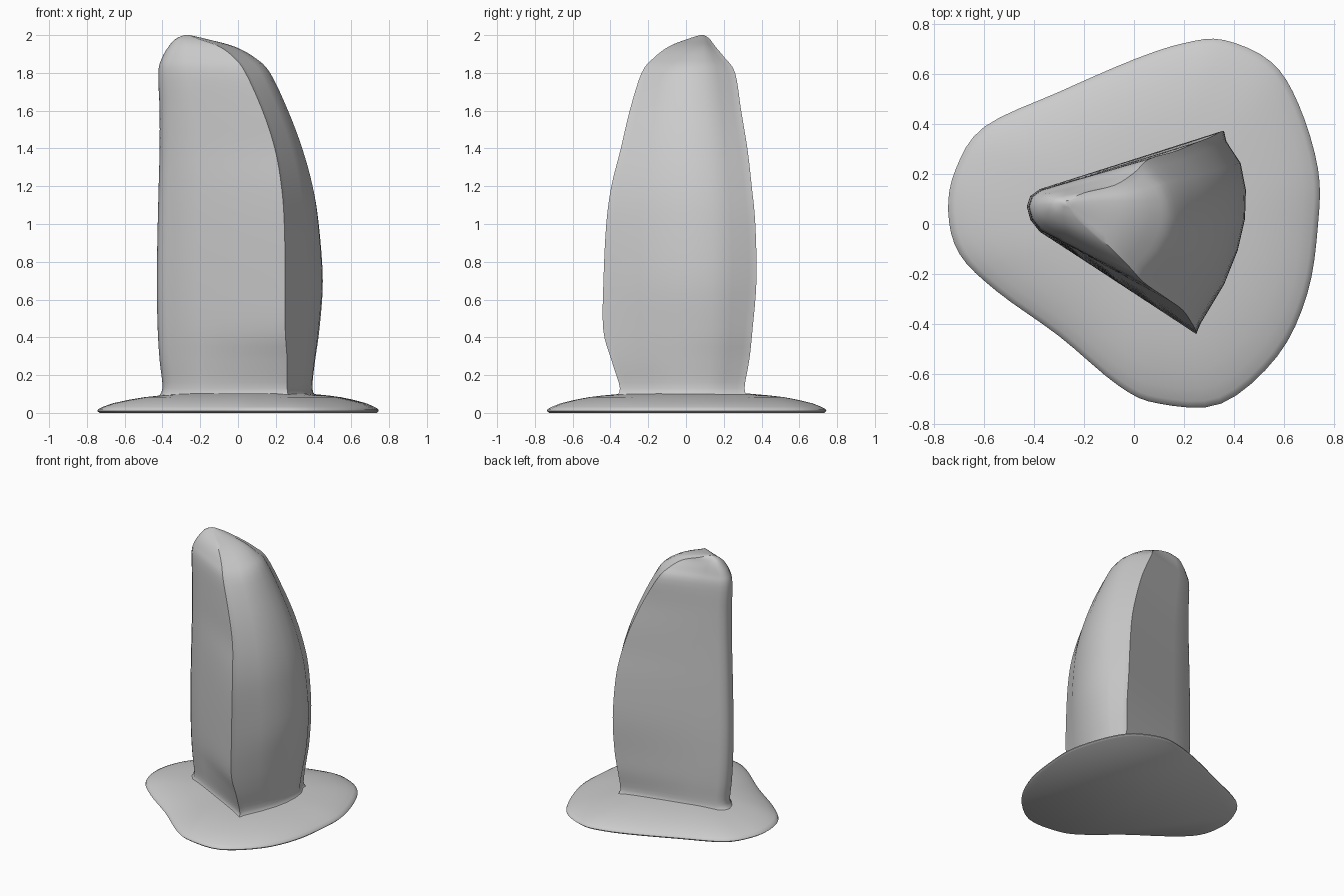
import bpy, bmesh, math
from mathutils import Vector

if "Cube" in bpy.data.objects:
    bpy.data.objects.remove(bpy.data.objects["Cube"])


def spline(pts, n, closed=False):
    """Catmull-Rom through tuples of any length."""
    out, m = [], len(pts)
    get = (lambda i: pts[i % m]) if closed else (lambda i: pts[max(0, min(m - 1, i))])
    for i in range(m if closed else m - 1):
        for k in range(n):
            t = k / n
            out.append(tuple(
                0.5 * (2 * b + (c - a) * t + (2 * a - 5 * b + 4 * c - d) * t * t
                       + (3 * b - a - 3 * c + d) * t ** 3)
                for a, b, c, d in zip(get(i - 1), get(i), get(i + 1), get(i + 2))))
    return out if closed else out + [tuple(pts[-1])]


def loft(name, rings, angle):
    """Skin a stack of equal rings and close both ends."""
    bm = bmesh.new()
    vs = [[bm.verts.new(p) for p in r] for r in rings]
    n = len(vs[0])
    for a, b in zip(vs, vs[1:]):
        for i in range(n):
            j = (i + 1) % n
            bm.faces.new((a[i], a[j], b[j], b[i]))
    bm.faces.new(vs[0][::-1])
    bm.faces.new(vs[-1])
    bmesh.ops.recalc_face_normals(bm, faces=bm.faces[:])
    me = bpy.data.meshes.new(name)
    bm.to_mesh(me)
    bm.free()
    ob = bpy.data.objects.new(name, me)
    bpy.context.collection.objects.link(ob)
    bpy.ops.object.select_all(action='DESELECT')
    ob.select_set(True)
    bpy.context.view_layer.objects.active = ob
    bpy.ops.object.shade_smooth_by_angle(angle=math.radians(angle))
    return ob


# Base: thin rounded-triangle flange, rising gently toward the blade
outline = spline([(-.745, .05), (-.715, .22), (-.6, .39), (-.3, .53), (0, .66), (.2, .725),
                  (.36, .738), (.55, .65), (.66, .48), (.738, .22), (.738, 0), (.695, -.28),
                  (.575, -.53), (.35, -.72), (.1, -.72), (-.06, -.65), (-.3, -.45),
                  (-.55, -.27), (-.7, -.12)], 4, True)
centre = Vector((.08, 0))
profile = [(.985, 0), (1, .01), (.995, .02), (.965, .032), (.9, .051), (.8, .069),
           (.7, .083), (.6, .092), (.45, .102), (.2, .105)]
rings = []
for s, z in profile:
    rings.append([(*(centre + (Vector(p) - centre) * s), z) for p in outline])
loft("base", rings, 50)


def section(z, xl, fx, fy, bx, by, xr, nose, ny):
    """Rounded triangle: nose on the left, front and back corners, bowed right face."""
    tip = Vector((xl, ny))
    f, b = Vector((fx, fy)), Vector((bx, by))
    nf = tip + Vector((nose * .75, -nose * 1.45))
    nb = tip + Vector((nose * .75, nose * 1.0))
    mid = Vector((xr, 0.02 + (ny - .02) * max(0, (z - 1.8) / .2)))
    r = nose * .6
    pts = [tip, tip + Vector((nose * .2, -nose * .75)), nf]
    pts += [nf.lerp(f, t) for t in (.25, .5, .75)]
    # front corner
    pts += [f + (nf - f).normalized() * r, f, f + (mid - f).normalized() * r]
    # bowed right face: quadratic through mid
    ctrl = 2 * mid - (f + b) / 2
    for t in (.2, .35, .5, .65, .8):
        pts.append(f * (1 - t) ** 2 + ctrl * 2 * t * (1 - t) + b * t * t)
    # back corner
    pts += [b + (mid - b).normalized() * r, b, b + (nb - b).normalized() * r]
    pts += [b.lerp(nb, t) for t in (.25, .5, .75)]
    pts += [nb, tip + Vector((nose * .2, nose * .6))]
    return [(p.x, p.y, z) for p in pts]


# Blade: z, left x, front corner xy, back corner xy, right x, nose radius, nose y
levels = [
    (.08, -.43, .27, -.38, .36, .335, .415, .07, .07),
    (.13, -.40, .26, -.35, .34, .31, .39, .07, .07),
    (.28, -.415, .26, -.395, .345, .335, .405, .07, .07),
    (.44, -.425, .25, -.438, .36, .352, .425, .07, .07),
    (.7, -.43, .25, -.437, .36, .373, .445, .07, .07),
    (1, -.425, .245, -.422, .34, .367, .425, .07, .07),
    (1.2, -.42, .23, -.395, .305, .348, .395, .07, .07),
    (1.4, -.415, .195, -.345, .245, .325, .34, .07, .07),
    (1.6, -.415, .13, -.298, .165, .292, .265, .07, .07),
    (1.8, -.422, .04, -.235, .06, .26, .17, .065, .07),
    (1.88, -.402, -.02, -.17, 0, .205, .09, .055, .07),
    (1.94, -.367, -.10, -.09, -.08, .155, -.02, .045, .075),
    (1.98, -.33, -.21, .01, -.2, .125, -.17, .025, .08),
    (2, -.285, -.262, .075, -.262, .095, -.255, .006, .085),
]
loft("blade", [section(*l) for l in spline(levels, 4)], 40)
